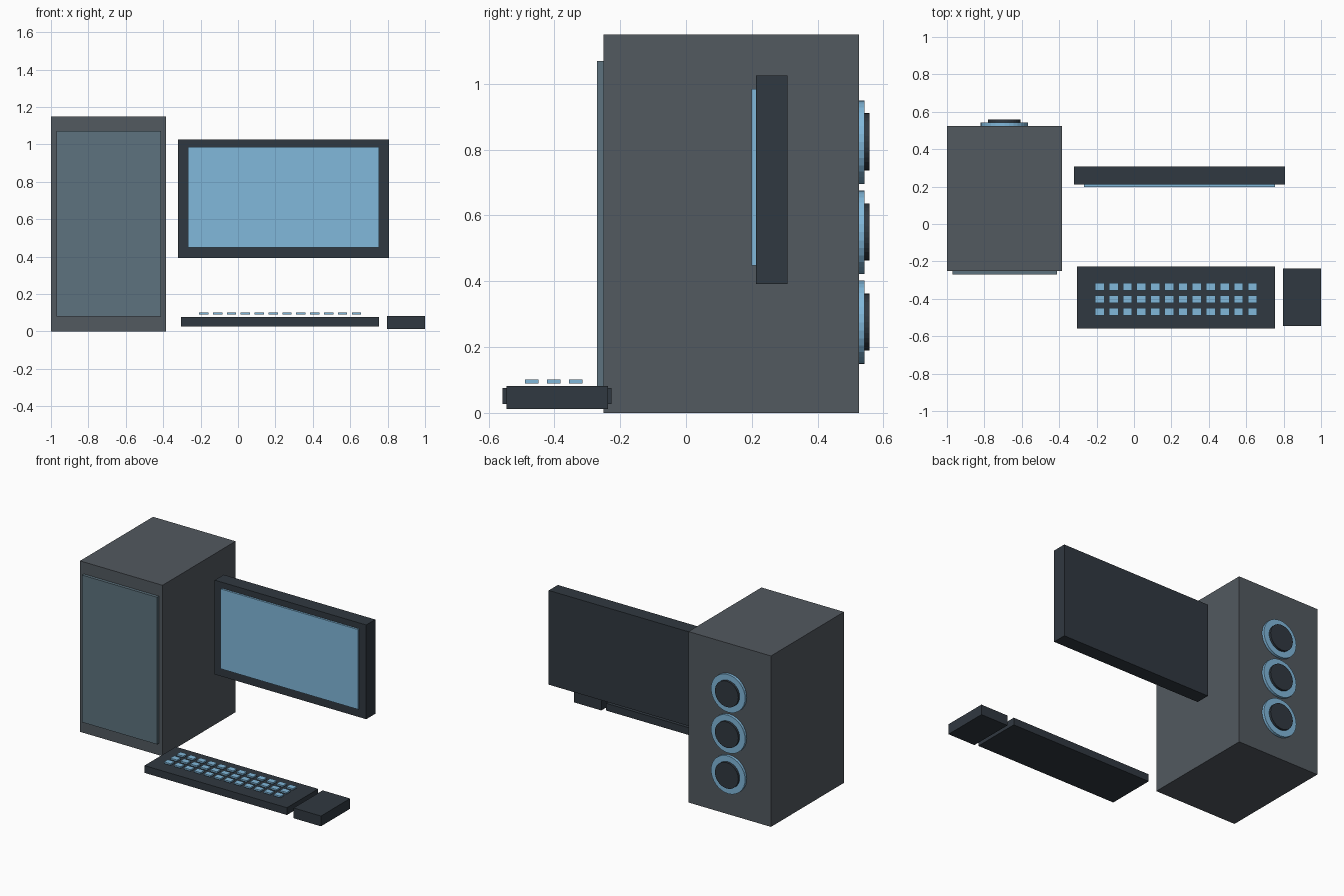
import bpy
from math import pi

if "Cube" in bpy.data.objects:
    bpy.data.objects.remove(bpy.data.objects["Cube"])


def material(name, rgb):
    m = bpy.data.materials.new(name)
    m.diffuse_color = (*rgb, 1)
    m.use_nodes = True
    m.node_tree.nodes["Principled BSDF"].inputs["Base Color"].default_value = m.diffuse_color
    return m


CASE = material("case_grey", (0.085, 0.1, 0.115))
PANEL = material("panel_teal", (0.11, 0.17, 0.21))
DARK = material("dark", (0.03, 0.04, 0.052))
BLUE = material("light_blue", (0.22, 0.48, 0.71))


def box(name, x, y, z, mat):
    """Box from (min, max) ranges."""
    bpy.ops.mesh.primitive_cube_add(size=1, location=[sum(r) / 2 for r in (x, y, z)])
    ob = bpy.context.object
    ob.name = name
    ob.scale = [r[1] - r[0] for r in (x, y, z)]
    bpy.ops.object.transform_apply(location=False, rotation=False, scale=True)
    ob.data.materials.append(mat)
    return ob


def disc(name, x, z, radius, y, mat):
    """Short cylinder facing along y."""
    bpy.ops.mesh.primitive_cylinder_add(vertices=32, radius=radius, depth=y[1] - y[0],
                                        location=(x, sum(y) / 2, z), rotation=(pi / 2, 0, 0))
    ob = bpy.context.object
    ob.name = name
    ob.data.materials.append(mat)
    return ob


# Computer tower with front panel
box("tower_case", (-1, -0.386), (-0.251, 0.525), (0, 1.15), CASE)
box("tower_front_panel", (-0.971, -0.413), (-0.271, -0.251), (0.08, 1.07), PANEL)

# Three rear fans, each a rim and a raised hub
for i in range(3):
    z = 0.275 + 0.274 * i
    disc(f"fan_rim_{i + 1}", -0.693, z, 0.127, (0.515, 0.543), BLUE)
    disc(f"fan_hub_{i + 1}", -0.693, z + 0.001, 0.087, (0.53, 0.558), DARK)

# Monitor
box("monitor_body", (-0.322, 0.806), (0.212, 0.308), (0.391, 1.025), DARK)
box("monitor_screen", (-0.268, 0.754), (0.199, 0.22), (0.448, 0.985), BLUE)

# Keyboard base and floating keys
box("keyboard_base", (-0.305, 0.755), (-0.558, -0.226), (0.027, 0.076), DARK)
for row in range(3):
    for col in range(12):
        x = -0.183 + 0.0742 * col
        y = -0.469 + 0.067 * row
        box(f"key_{row + 1}_{col + 1}", (x - 0.025, x + 0.025),
            (y - 0.0205, y + 0.0205), (0.09, 0.101), BLUE)

# Mouse
box("mouse", (0.796, 1), (-0.546, -0.237), (0.012, 0.081), DARK)
